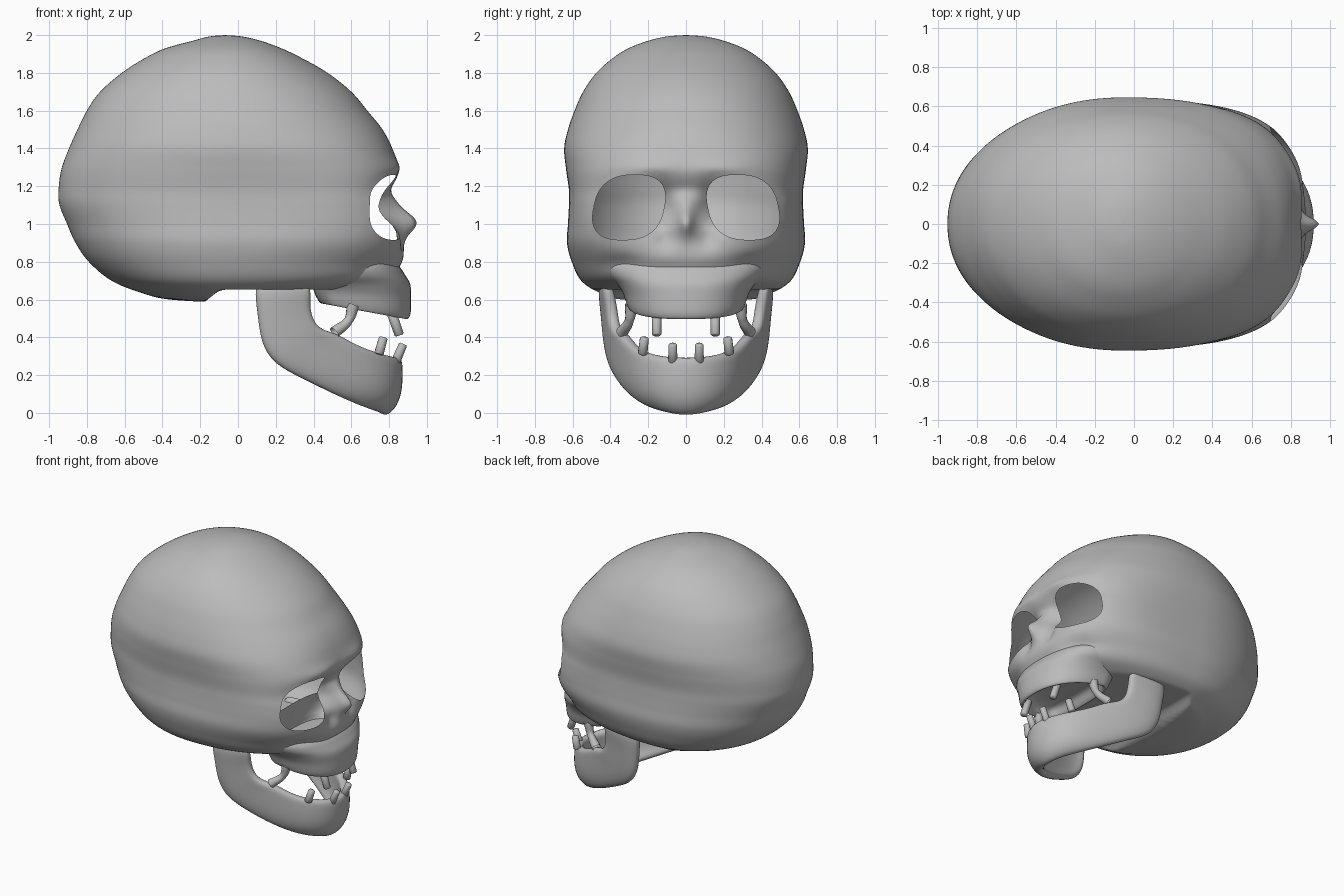
import bpy, bmesh
from math import cos, sin, pi, exp, copysign
from mathutils import Vector
from mathutils.bvhtree import BVHTree

if "Cube" in bpy.data.objects:
    bpy.data.objects.remove(bpy.data.objects["Cube"])

bone = bpy.data.materials.new("bone_grey")
bone.use_nodes = True
GREY = (0.5, 0.5, 0.5, 1)
bone.diffuse_color = GREY
bone.node_tree.nodes["Principled BSDF"].inputs["Base Color"].default_value = GREY


def finish(bm, name):
    bmesh.ops.recalc_face_normals(bm, faces=bm.faces)
    mesh = bpy.data.meshes.new(name)
    bm.to_mesh(mesh)
    bm.free()
    mesh.materials.append(bone)
    mesh.shade_smooth()
    ob = bpy.data.objects.new(name, mesh)
    bpy.context.collection.objects.link(ob)
    return ob


def spline(rows, steps):
    """Catmull-Rom interpolation of rows of numbers."""
    out = []
    for i in range(len(rows) - 1):
        a, b, c, d = (rows[min(max(i + k, 0), len(rows) - 1)] for k in (-1, 0, 1, 2))
        for s in range(steps):
            t = s / steps
            out.append([q + 0.5 * t * (r - p + t * (2*p - 5*q + 4*r - v + t * (3*(q - r) + v - p)))
                        for p, q, r, v in zip(a, b, c, d)])
    return out + [list(rows[-1])]


def loft(rows, xc, columns, back_power, shape):
    """Stack of squarish rings: z, back x, front x, half width, front squareness."""
    bm = bmesh.new()
    rings = []
    for z, xb, xf, w, n in rows:
        ring = []
        mid = min(max(xc, xb), xf)
        for k in range(columns):
            c, s = cos(2 * pi * k / columns), sin(2 * pi * k / columns)
            p = n if c > 0 else back_power
            r = (abs(c) ** p + abs(s) ** p) ** (-1 / p)
            x = mid + r * c * ((xf - mid) if c > 0 else (mid - xb))
            ring.append(bm.verts.new(shape(x, r * s * w, z)))
        rings.append(ring)
    for a, b in zip(rings, rings[1:]):
        for k in range(columns):
            j = (k + 1) % columns
            bm.faces.new((a[k], a[j], b[j], b[k]))
    bmesh.ops.remove_doubles(bm, verts=bm.verts, dist=0.0005)
    return bm


# Cranium and face shell
SKULL = [
    (.582, -.05, -.05, 0, 2), (.60, -.36, .35, .36, 2.2), (.635, -.51, .57, .46, 2.3),
    (.70, -.67, .79, .555, 2.4), (.80, -.79, .868, .605, 2.5), (.90, -.86, .875, .63, 2.9),
    (1, -.905, .865, .625, 3.2), (1.1, -.945, .845, .62, 3.3), (1.18, -.95, .83, .62, 3.2),
    (1.29, -.935, .85, .635, 2.8), (1.4, -.895, .817, .645, 2.5), (1.5, -.85, .765, .625, 2.3),
    (1.6, -.80, .685, .59, 2.2), (1.7, -.73, .6, .545, 2.1), (1.8, -.615, .475, .475, 2),
    (1.88, -.49, .335, .385, 2), (1.93, -.385, .23, .305, 2), (1.97, -.24, .12, .2, 2),
    (1.993, -.15, .02, .1, 2), (2, -.07, -.07, 0, 2)]

# Face relief: y, z, spread in y, spread in z, push forward
RELIEF = [
    (0, 1.01, .04, .07, .083),     # nose tip
    (0, 1.18, .1, .05, -.018),     # nose bridge
    (.145, 1.09, .075, .1, -.12),  # eye hollow
    (.2, 1.3, .14, .04, .015),     # brow
    (.11, .92, .05, .05, -.025),   # beside the nose
    (.34, .79, .1, .05, -.025)]    # below the cheekbone


def face_shape(x, y, z):
    if x > 0.4:
        fade = min(1, (x - 0.4) / 0.2)
        for cy, cz, sy, sz, push in RELIEF:
            x += fade * push * exp(-((abs(y) - cy) / sy) ** 2 - ((z - cz) / sz) ** 2)
    t = min(max((x + 0.2) / 0.12, 0), 1)
    return x, y, max(z, 0.582 + 0.07 * t * t * (3 - 2 * t))


def eye(y, z):
    """Below one inside the rounded, slanted eye opening."""
    dz = (z - 1.088) / 0.172
    dy = (abs(y) - 0.302 + 0.032 * dz) / 0.186
    return (abs(dy) ** 2.6 + abs(dz) ** 2.6) ** (1 / 2.6)


bm = loft(spline(SKULL, 8), -0.05, 180, 2.1, face_shape)
tree = BVHTree.FromBMesh(bm)
inside = [v for v in bm.verts if v.co.x > 0.3 and eye(v.co.y, v.co.z) < 1]
bmesh.ops.delete(bm, geom=inside, context='VERTS')
# Draw the rim in to the exact opening
for v in [v for v in bm.verts if v.is_boundary]:
    e = eye(v.co.y, v.co.z)
    cy = copysign(0.302, v.co.y)
    y, z = cy + (v.co.y - cy) / e, 1.088 + (v.co.z - 1.088) / e
    hit = tree.ray_cast(Vector((2, y, z)), Vector((-1, 0, 0)))[0]
    if hit:
        v.co = hit
finish(bm, "cranium")

# Upper jaw with a hollow palate, its top buried in the face
UPPER = [
    (.62, .6, .6, 0, 2), (.60, .5, .82, .23, 2.3), (.52, .46, .87, .28, 2.3),
    (.495, .44, .895, .3, 2.3), (.53, .42, .914, .315, 2.3), (.61, .4, .916, .335, 2.3),
    (.68, .4, .912, .37, 2.3), (.73, .4, .885, .41, 2.3), (.78, .4, .85, .42, 2.3),
    (.84, .4, .78, .38, 2.3)]
finish(loft(spline(UPPER, 4), 0.55, 64, 3,
            lambda x, y, z: (x, y, z + max(0, 0.7 - z) * 0.9 * (0.9 - x))), "upper_jaw")

# Lower jaw: lower edge x, y, z and upper edge x, y, z from hinge to chin
STATIONS = [
    (.07, .45, .68, .40, .45, .69), (.095, .435, .52, .385, .42, .56),
    (.11, .425, .37, .41, .41, .48), (.18, .41, .25, .46, .39, .435),
    (.34, .375, .17, .54, .35, .42), (.50, .315, .09, .63, .31, .365),
    (.65, .225, .02, .74, .245, .325), (.755, .11, -.015, .845, .13, .3)]
CHIN = (.79, 0, -.035, .88, 0, .295)
mirrored = [(a, -b, c, d, -e, f) for a, b, c, d, e, f in reversed(STATIONS)]
bm = bmesh.new()
grid = []
for s in STATIONS + [CHIN] + mirrored:
    low, top = Vector(s[:3]), Vector(s[3:])
    out = Vector((0.055 if s[0] > 0.6 else 0, copysign(0.025, s[1]) if s[1] else 0, 0))
    grid.append([bm.verts.new(low.lerp(top, t) + out * sin(pi * t ** 0.6))
                 for t in (0, 0.2, 0.5, 0.8, 1)])
for a, b in zip(grid, grid[1:]):
    for k in range(len(a) - 1):
        bm.faces.new((a[k], a[k + 1], b[k + 1], b[k]))
jaw = finish(bm, "lower_jaw")
# Thicken towards the inside of the arch
outward = jaw.data.polygons[len(jaw.data.polygons) // 2].normal.x > 0
shell = jaw.modifiers.new("thickness", 'SOLIDIFY')
shell.thickness = 0.065
shell.offset = -1 if outward else 1
smooth = jaw.modifiers.new("smooth", 'SUBSURF')
smooth.levels = smooth.render_levels = 2


def peg(name, start, end, radius):
    """Short round peg between two points."""
    a, b = Vector(start), Vector(end)
    bm = bmesh.new()
    bmesh.ops.create_cone(bm, cap_ends=True, segments=12, radius1=radius,
                          radius2=radius * 0.9, depth=(b - a).length)
    bmesh.ops.bevel(bm, geom=[e for e in bm.edges if abs(e.verts[0].co.z - e.verts[1].co.z) < 1e-4],
                    offset=radius * 0.2, segments=1, affect='EDGES')
    ob = finish(bm, name)
    ob.location = (a + b) / 2
    ob.rotation_euler = (b - a).to_track_quat('Z', 'Y').to_euler()


# Teeth and the thin webs joining the jaws, on both sides
for side in (-1, 1):
    tag = "_a" if side < 0 else "_b"
    peg("upper_tooth" + tag, (.81, .155 * side, .54), (.855, .155 * side, .41), .027)
    peg("lower_front_tooth" + tag, (.83, .07 * side, .26), (.875, .07 * side, .365), .025)
    peg("lower_side_tooth" + tag, (.745, .23 * side, .31), (.77, .22 * side, .4), .026)
    curve = bpy.data.curves.new("jaw_web" + tag, 'CURVE')
    curve.dimensions = '3D'
    curve.bevel_depth = 0.02
    line = curve.splines.new('BEZIER')
    path = [(.61, .29, .57, 1.7), (.585, .3, .49, 1.2), (.51, .34, .425, 1.6)]
    line.bezier_points.add(len(path) - 1)
    for p, (x, y, z, r) in zip(line.bezier_points, path):
        p.co, p.radius = (x, y * side, z), r
        p.handle_left_type = p.handle_right_type = 'AUTO'
    curve.materials.append(bone)
    bpy.context.collection.objects.link(bpy.data.objects.new("jaw_web" + tag, curve))
